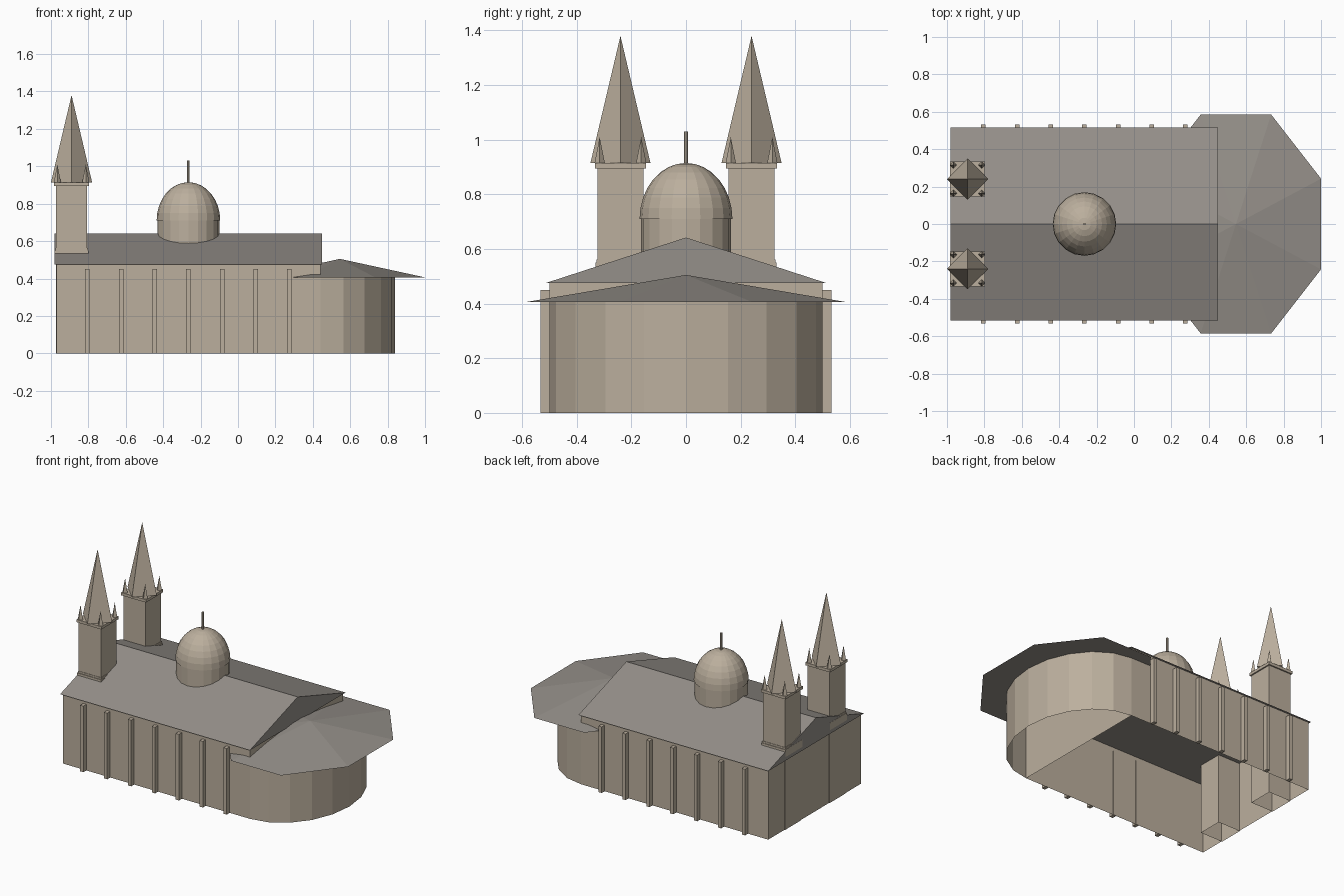
import bpy, bmesh
from math import sin, cos, pi, tau, radians

cube = bpy.data.objects.get("Cube")
if cube:
    bpy.data.objects.remove(cube, do_unlink=True)


def material(name, rgb):
    m = bpy.data.materials.new(name)
    m.use_nodes = True
    m.diffuse_color = (*rgb, 1)
    m.node_tree.nodes["Principled BSDF"].inputs["Base Color"].default_value = (*rgb, 1)
    return m


STONE = material("warm_stone", (0.50, 0.43, 0.34))
ROOF = material("grey_slate", (0.30, 0.278, 0.252))


def finish(name, bm, mat):
    bm.normal_update()
    mesh = bpy.data.meshes.new(name)
    bm.to_mesh(mesh)
    bm.free()
    mesh.materials.append(mat)
    obj = bpy.data.objects.new(name, mesh)
    bpy.context.collection.objects.link(obj)
    return obj


def ring(cx, cy, rx, ry, sides, turn=0.0):
    """Counter-clockwise outline around a centre."""
    return [(cx + rx * cos(turn + tau * i / sides), cy + ry * sin(turn + tau * i / sides))
            for i in range(sides)]


def rect(cx, cy, w, d):
    return [(cx + sx * w / 2, cy + sy * d / 2)
            for sx, sy in ((-1, -1), (1, -1), (1, 1), (-1, 1))]


def extrude(name, outline, z0, z1, mat, caps=True, closed=True):
    """Upright wall along an outline, with optional caps."""
    bm = bmesh.new()
    low = [bm.verts.new((x, y, z0)) for x, y in outline]
    top = [bm.verts.new((x, y, z1)) for x, y in outline]
    n = len(outline)
    for i in range(n if closed else n - 1):
        j = (i + 1) % n
        bm.faces.new((low[i], low[j], top[j], top[i]))
    if caps:
        bm.faces.new(low[::-1])
        bm.faces.new(top)
    return finish(name, bm, mat)


def pyramid(name, outline, apex, z0, mat):
    bm = bmesh.new()
    low = [bm.verts.new((x, y, z0)) for x, y in outline]
    tip = bm.verts.new(apex)
    for i, v in enumerate(low):
        bm.faces.new((v, low[(i + 1) % len(low)], tip))
    bm.faces.new(low[::-1])
    return finish(name, bm, mat)


# Hall walls, open underneath
extrude("hall_walls", rect(-0.265, 0, 1.41, 1.0), 0, 0.475, STONE, caps=False)

# Gabled roof as a solid triangular prism
bm = bmesh.new()
ends = [[bm.verts.new((x, y, z)) for y, z in ((-0.515, 0.475), (0.515, 0.475), (0, 0.642))]
        for x in (-0.98, 0.45)]
west, east = ends
bm.faces.new(west[::-1])
bm.faces.new(east)
for i in range(3):
    j = (i + 1) % 3
    bm.faces.new((west[i], west[j], east[j], east[i]))
finish("hall_roof", bm, ROOF)

# Pilasters along both long walls
for side, label in ((-1, "front"), (1, "back")):
    for i in range(7):
        extrude(f"{label}_pilaster_{i + 1}", rect(-0.805 + 0.18 * i, side * 0.515, 0.024, 0.034),
                0, 0.45, STONE)

# Rounded apse with an eight-sided roof
arc = [(0.44 + 0.4 * sin(pi * i / 10), -0.5 * cos(pi * i / 10)) for i in range(11)]
extrude("apse_wall", arc, 0, 0.41, STONE, caps=False, closed=False)
pyramid("apse_roof", ring(0.545, 0, 0.455 / cos(pi / 8), 0.585 / cos(pi / 8), 8, pi / 8),
        (0.545, 0, 0.505), 0.406, ROOF)

# Dome on a drum, with a finial
DX = -0.265
extrude("dome_drum", ring(DX, 0, 0.165, 0.165, 20), 0.5, 0.715, STONE)
bm = bmesh.new()
bmesh.ops.create_uvsphere(bm, u_segments=20, v_segments=16, radius=1)
bmesh.ops.delete(bm, geom=[v for v in bm.verts if v.co.z < -0.01], context='VERTS')
bmesh.ops.contextual_create(bm, geom=[e for e in bm.edges if e.is_boundary])
for v in bm.verts:
    v.co = (DX + v.co.x * 0.17, v.co.y * 0.17, 0.71 + v.co.z * 0.205)
finish("dome", bm, STONE)
extrude("dome_finial", ring(DX, 0, 0.007, 0.007, 8), 0.9, 1.03, STONE)

# Twin towers with mouldings, spires and corner pinnacles
TX = -0.89
for side, label in ((-1, "front"), (1, "back")):
    ty = side * 0.24
    extrude(f"{label}_tower_shaft", rect(TX, ty, 0.168, 0.168), 0, 0.9, STONE, caps=False)
    extrude(f"{label}_tower_collar", rect(TX, ty, 0.182, 0.182), 0.5, 0.55, STONE)
    extrude(f"{label}_tower_collar_lip", rect(TX, ty, 0.174, 0.174), 0.55, 0.562, STONE)
    extrude(f"{label}_tower_cornice", rect(TX, ty, 0.186, 0.186), 0.895, 0.914, STONE)
    pyramid(f"{label}_spire", ring(TX, ty, 0.11, 0.11, 4), (TX, ty, 1.38), 0.914, STONE)
    for i, (px, py) in enumerate(rect(TX, ty, 0.152, 0.152)):
        pyramid(f"{label}_pinnacle_{i + 1}", ring(px, py, 0.019, 0.019, 4), (px, py, 1.01),
                0.914, STONE)
